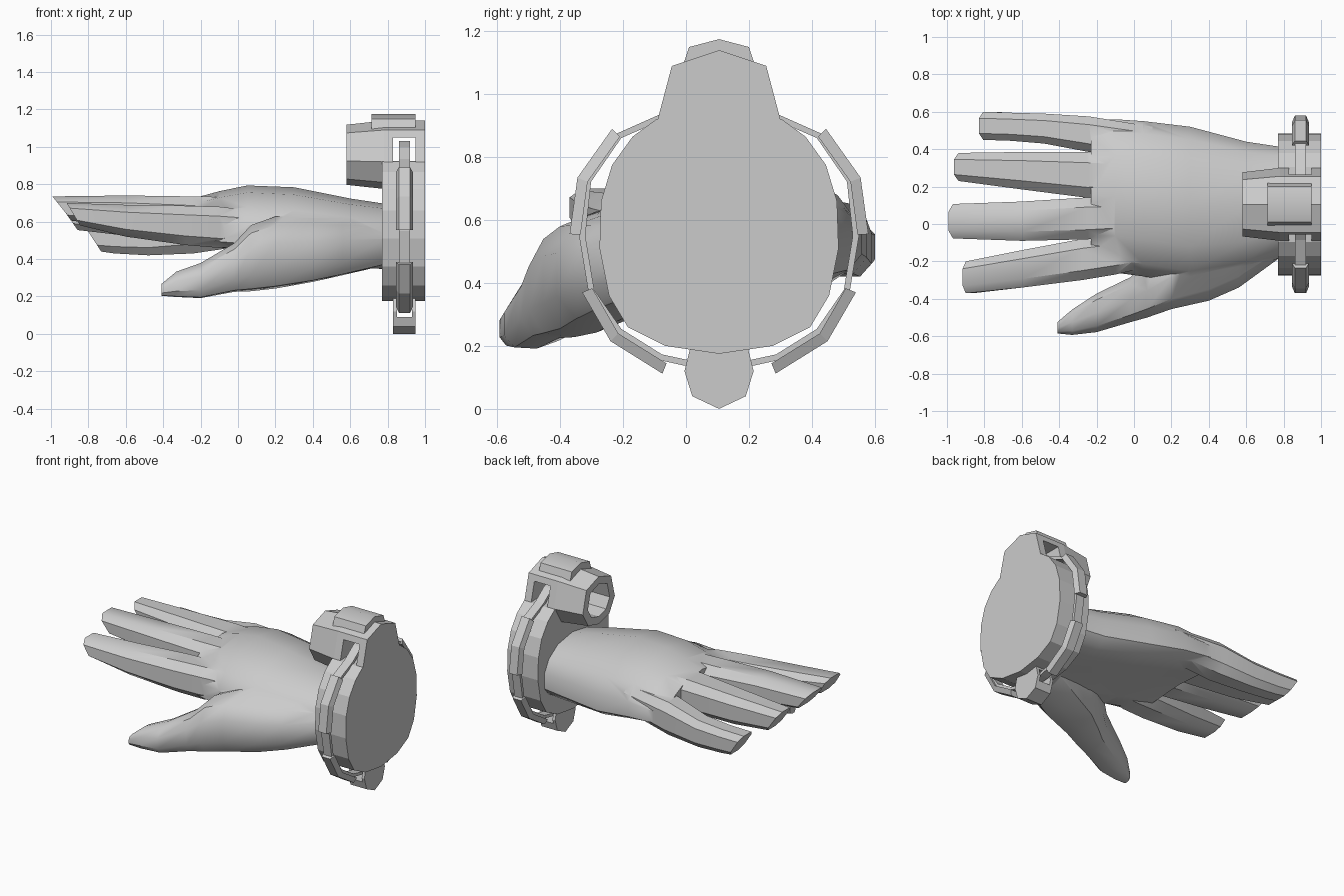
import bpy, bmesh, math

if "Cube" in bpy.data.objects:
    bpy.data.objects.remove(bpy.data.objects["Cube"])

CY, CZ = 0.105, 0.55          # wrist device axis (along x)


def loft(name, rings, closed=False):
    """Skin a list of equal-length point rings; cap the ends unless closed."""
    bm = bmesh.new()
    vs = [[bm.verts.new(p) for p in r] for r in rings]
    n = len(vs[0])
    pairs = list(zip(vs, vs[1:])) + ([(vs[-1], vs[0])] if closed else [])
    for a, b in pairs:
        for i in range(n):
            j = (i + 1) % n
            bm.faces.new((a[i], a[j], b[j], b[i]))
    if not closed:
        bm.faces.new(vs[0])
        bm.faces.new(vs[-1])
    bmesh.ops.recalc_face_normals(bm, faces=bm.faces)
    me = bpy.data.meshes.new(name)
    bm.to_mesh(me)
    bm.free()
    ob = bpy.data.objects.new(name, me)
    bpy.context.collection.objects.link(ob)
    return ob


def limb(name, secs, n=8, power=0.7, arch=0.0, slant=0.0, turn=0.0):
    """Rounded cross-sections (x, y, z, half width, half height); last one slants."""
    rings = []
    for k, (x, y, z, w, h) in enumerate(secs):
        s = slant if k == len(secs) - 1 else 0
        ring = []
        for i in range(n):
            a = 2 * math.pi * (i + 0.5) / n
            c, d = math.cos(a), math.sin(a)
            m = math.cos(math.pi / n) ** power
            dy = w * math.copysign(abs(c) ** power, c) / m
            dz = h * math.copysign(abs(d) ** power, d) / m
            dz += turn * dy - arch * dy * dy
            ring.append((x + s * dz, y + dy, z + dz))
        rings.append(ring)
    return loft(name, rings)


def mirror(half):
    """Complete a (dy, z) half profile that runs from top to bottom."""
    return half + [(-y, z) for y, z in reversed(half) if y > 1e-6]


def prism(name, profile, stops):
    """Extrude a (dy, z) profile through (x, scale, z centre) stops."""
    return loft(name, [[(x, CY + y * s, zc + (z - zc) * s) for y, z in profile]
                       for x, s, zc in stops])


def band(name, pts, thick, w_in, w_out, closed=False, x=0.89):
    """Curved bar around the wrist axis, chamfered towards the outside."""
    rings = []
    for y, z in pts:
        r = math.hypot(y, z - CZ)
        f = 1 - thick / r
        yi, zi = y * f, CZ + (z - CZ) * f
        rings.append([(x - w_out, CY + y, z), (x + w_out, CY + y, z),
                      (x + w_in, CY + yi, zi), (x - w_in, CY + yi, zi)])
    return loft(name, rings, closed)


def boolean(ob, other, op):
    m = ob.modifiers.new(op.lower(), 'BOOLEAN')
    m.operation, m.object, m.solver = op, other, 'EXACT'
    bpy.context.view_layer.objects.active = ob
    bpy.ops.object.modifier_apply(modifier=m.name)
    bpy.data.objects.remove(other, do_unlink=True)


def smooth(ob, degrees):
    bpy.ops.object.select_all(action='DESELECT')
    ob.select_set(True)
    bpy.context.view_layer.objects.active = ob
    bpy.ops.object.shade_smooth_by_angle(angle=math.radians(degrees))


# Palm and wrist
hand = limb("hand", [
    (0.80, .12, .52, .29, .17), (0.60, .09, .54, .35, .18),
    (0.30, .10, .59, .42, .19), (0.05, .135, .62, .415, .17),
    (-0.10, .15, .62, .41, .14), (-0.23, .155, .62, .405, .105)],
    n=14, power=0.8, arch=0.5)

# Fingers and thumb
fingers = {
    "index": (-0.6, [(0.12, -.13, .565, .09, .09), (-0.10, -.165, .57, .105, .11),
                     (-0.28, -.19, .58, .11, .105), (-0.60, -.24, .605, .10, .085),
                     (-0.88, -.285, .64, .085, .06)]),
    "middle": (-0.8, [(0.05, .04, .63, .10, .10), (-0.25, .03, .63, .112, .105),
                      (-0.60, .015, .655, .105, .085), (-0.94, .015, .67, .092, .065)]),
    "ring": (-0.7, [(0.05, .26, .62, .10, .10), (-0.25, .262, .62, .122, .105),
                    (-0.60, .285, .62, .10, .095), (-0.91, .305, .63, .075, .075)]),
    "little": (-0.65, [(0.10, .44, .57, .08, .09), (-0.24, .48, .54, .095, .11),
                       (-0.48, .51, .51, .08, .09), (-0.66, .52, .51, .075, .08),
                       (-0.78, .525, .515, .075, .075)]),
}
for name, (slant, secs) in fingers.items():
    boolean(hand, limb(name, secs, slant=slant), 'UNION')
boolean(hand, limb("thumb", [
    (0.78, -.06, .48, .12, .11), (0.56, -.155, .47, .185, .15),
    (0.40, -.22, .455, .19, .17), (0.20, -.285, .435, .17, .185),
    (0.07, -.355, .405, .145, .17), (-0.02, -.405, .355, .12, .125),
    (-0.20, -.475, .285, .103, .09), (-0.33, -.525, .265, .068, .065),
    (-0.41, -.555, .235, .03, .03)], n=10, power=0.8, turn=0.15), 'UNION')
smooth(hand, 38)

# Cuff disc
prism("cuff", mirror([(0, .925), (.12, .925), (.20, .92), (.275, .865), (.34, .775),
                      (.375, .66), (.38, .51), (.35, .36), (.29, .26), (.17, .20),
                      (0, .175)]), [(0.77, 1, CZ), (1.0, 1, CZ)])

# Barrel housing on top, with muzzle recess and strap slot
oct_profile = mirror([(0, 1.14), (.15, 1.09), (.195, .92), (.13, .81), (0, .775)])
housing = prism("barrel_housing", oct_profile,
                [(0.58, .88, .96), (0.78, 1, .96), (1.0, 1, .96)])
boolean(housing, prism("recess", oct_profile, [(0.55, .6, .96), (0.74, .6, .96)]),
        'DIFFERENCE')
slot = [(-.4, .92), (.4, .92), (.4, 1.05), (-.4, 1.05)]
boolean(housing, prism("slot", slot, [(0.83, 1, 1), (0.95, 1, 1)]), 'DIFFERENCE')

# Raised curved cover on the housing
cover = prism("housing_cover", mirror([(0, 1.175), (.095, 1.15), (.115, 1.09)]),
              [(0.715, 1, 1.1), (0.95, 1, 1.1)])
smooth(cover, 50)

# Lower strap loop
loop = prism("lower_loop", mirror([(0, .0), (.085, .04), (.11, .12), (.09, .20)]),
             [(0.83, 1, .1), (0.95, 1, .1)])
low = [(-.4, .09), (.4, .09), (.4, .172), (-.4, .172)]
boolean(loop, prism("low_slot", low, [(0.85, 1, .1), (0.93, 1, .1)]), 'DIFFERENCE')

# Thin strap around the cuff
band("strap", mirror([(0, 1.03), (.10, 1.0), (.19, .935), (.325, .875), (.425, .73),
                      (.445, .55), (.415, .37), (.325, .24), (.19, .155),
                      (.10, .135), (0, .125)]), 0.02, 0.03, 0.03, closed=True)

# Armour plates on the strap, mirrored left and right
for side, s in (("left", -1), ("right", 1)):
    for part, pts in (("upper", [(.34, .89), (.45, .735), (.475, .555)]),
                      ("lower", [(.435, .37), (.345, .215), (.18, .112)])):
        band(f"{part}_plate_{side}", [(s * y, z) for y, z in pts],
             0.035, 0.045, 0.03)
